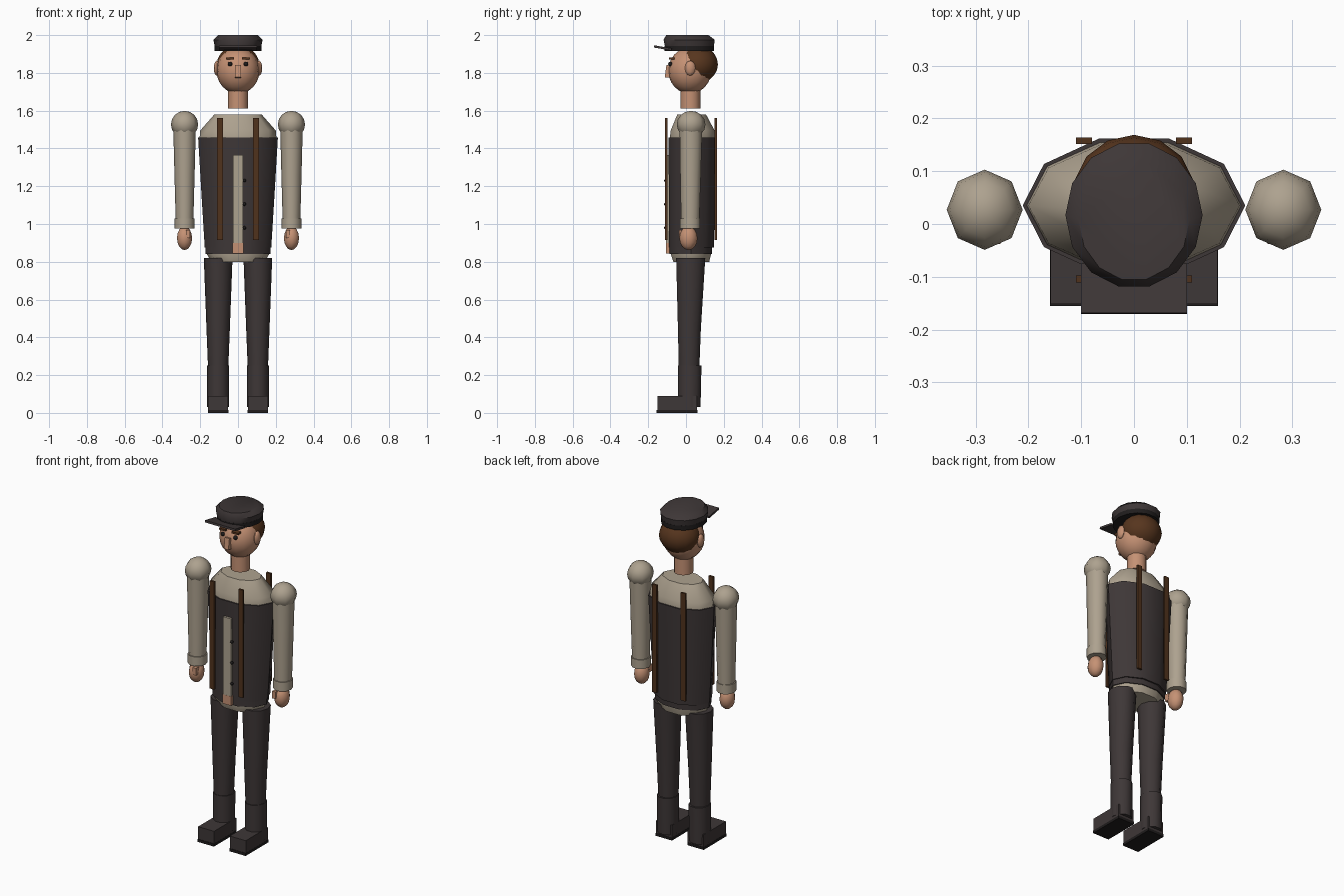
import bpy, bmesh, math
from mathutils import Matrix


def material(name, r, g, b):
    m = bpy.data.materials.new(name)
    m.diffuse_color = (r, g, b, 1)
    return m


DARK = material("charcoal cloth", 0.048, 0.038, 0.038)
BLACK = material("black trim", 0.014, 0.012, 0.012)
SHIRT = material("cream linen", 0.42, 0.36, 0.275)
SKIN = material("skin", 0.56, 0.285, 0.175)
HAIR = material("brown hair", 0.095, 0.036, 0.013)
LEATHER = material("brown leather", 0.08, 0.032, 0.012)


def finish(name, bm, mat, smooth=True):
    bmesh.ops.recalc_face_normals(bm, faces=bm.faces)
    me = bpy.data.meshes.new(name)
    bm.to_mesh(me)
    bm.free()
    if smooth:
        me.shade_smooth()
        me.set_sharp_from_angle(angle=math.radians(47))
    me.materials.append(mat)
    ob = bpy.data.objects.new(name, me)
    bpy.context.collection.objects.link(ob)
    return ob


def loft(name, rings, sides, mat):
    """Closed tube through elliptical rings (cx, cy, z, rx, ry)."""
    bm = bmesh.new()
    loops = []
    for cx, cy, z, rx, ry in rings:
        loops.append([bm.verts.new((cx + rx * math.cos(math.tau * i / sides),
                                    cy + ry * math.sin(math.tau * i / sides), z))
                      for i in range(sides)])
    for a, b in zip(loops, loops[1:]):
        for i in range(sides):
            j = (i + 1) % sides
            bm.faces.new((a[i], a[j], b[j], b[i]))
    bm.faces.new(loops[0][::-1])
    bm.faces.new(loops[-1])
    return finish(name, bm, mat)


def ball(name, centre, radii, mat, seg=12, rings=8):
    bm = bmesh.new()
    bmesh.ops.create_uvsphere(bm, u_segments=seg, v_segments=rings, radius=1,
                              matrix=Matrix.Translation(centre) @ Matrix.Diagonal((*radii, 1)))
    return finish(name, bm, mat)


def box(name, x, y, z, mat, tilt=0):
    """Box from (min, max) ranges, tilted about x through its centre."""
    c = [(a + b) / 2 for a, b in (x, y, z)]
    s = [b - a for a, b in (x, y, z)]
    bm = bmesh.new()
    bmesh.ops.create_cube(bm, size=1, matrix=Matrix.Translation(c)
                          @ Matrix.Rotation(math.radians(tilt), 4, 'X')
                          @ Matrix.Diagonal((*s, 1)))
    return finish(name, bm, mat, False)


# Torso: shirt, waistcoat, belt
loft("shirt", [(0, 0.028, 0.80, 0.14, 0.10), (0, 0.026, 0.84, 0.165, 0.112),
               (0, 0.03, 0.90, 0.165, 0.112), (0, 0.035, 1.45, 0.204, 0.127),
               (0, 0.035, 1.495, 0.20, 0.122), (0, 0.03, 1.58, 0.125, 0.08)], 10, SHIRT)
loft("waistcoat", [(0, 0.029, 0.875, 0.176, 0.124), (0, 0.032, 1.15, 0.193, 0.129),
                   (0, 0.035, 1.458, 0.211, 0.134)], 10, DARK)
loft("belt", [(0, 0.026, 0.842, 0.172, 0.118), (0, 0.026, 0.88, 0.172, 0.118)], 10, DARK)
box("belt_buckle", (-0.028, 0.028), (-0.106, -0.08), (0.845, 0.90), SKIN)
box("shirt_placket", (-0.026, 0.026), (-0.105, -0.08), (0.90, 1.365), SHIRT)
for z in (0.98, 1.105, 1.23):
    ball("button", (0.034, -0.107, z), (0.009, 0.009, 0.009), BLACK, 8, 6)

# Mirrored limbs, shoes and braces
for s, side in ((-1, "left"), (1, "right")):
    sx = s * 0.095
    box(side + "_front_brace", (sx - 0.015, sx + 0.015), (-0.111, -0.098), (0.915, 1.56), LEATHER)
    box(side + "_back_brace", (sx - 0.015, sx + 0.015), (0.152, 0.164), (0.915, 1.56), LEATHER)

    ax = s * 0.283
    ball(side + "_shoulder", (ax, 0.027, 1.527), (0.072, 0.076, 0.072), SHIRT, 8, 8)
    loft(side + "_sleeve", [(ax, 0.022, 0.99, 0.046, 0.05), (ax, 0.024, 1.25, 0.053, 0.057),
                            (ax, 0.026, 1.52, 0.06, 0.063)], 10, SHIRT)
    loft(side + "_cuff", [(ax, 0.022, 0.975, 0.053, 0.056),
                          (ax, 0.022, 1.03, 0.053, 0.056)], 10, SHIRT)
    ball(side + "_hand", (ax, 0.013, 0.925, ), (0.042, 0.048, 0.063), SKIN, 10, 8)
    tx = s * 0.264
    box(side + "_thumb", (tx - 0.011, tx + 0.011), (-0.038, -0.01), (0.925, 0.968), SKIN)

    lx = s * 0.105
    loft(side + "_trouser_leg", [(lx, 0.016, 0.20, 0.052, 0.056), (lx, 0.018, 0.45, 0.062, 0.064),
                                 (lx, 0.025, 0.82, 0.076, 0.081)], 10, DARK)
    loft(side + "_boot_shaft", [(lx, 0.018, 0.03, 0.058, 0.062),
                                (lx, 0.02, 0.25, 0.058, 0.065)], 10, DARK)
    box(side + "_shoe", (lx - 0.053, lx + 0.053), (-0.152, 0.058), (0.015, 0.09), DARK)
    box(side + "_sole", (lx - 0.054, lx + 0.054), (-0.155, 0.06), (0.0, 0.016), BLACK)

    # Face features
    ball(side + "_ear", (s * 0.112, 0.022, 1.825), (0.016, 0.028, 0.04), SKIN, 8, 6)
    ex = s * 0.042
    ball(side + "_eye", (ex, -0.083, 1.847), (0.012, 0.012, 0.012), BLACK, 8, 6)
    box(side + "_eyebrow", (ex - 0.021, ex + 0.021), (-0.09, -0.06), (1.87, 1.881), HAIR)

# Neck and head
loft("neck", [(0, 0.023, 1.612, 0.053, 0.053), (0, 0.023, 1.72, 0.053, 0.053)], 12, SKIN)
ball("head", (0, 0.02, 1.812), (0.114, 0.114, 0.122), SKIN, 16, 12)
box("nose", (-0.015, 0.015), (-0.108, -0.08), (1.775, 1.84), SKIN, -8)
ball("hair", (0, 0.06, 1.845), (0.115, 0.109, 0.1), HAIR, 14, 10)

# Cap: band, crown and peak
loft("cap_band", [(0, 0.018, 1.915, 0.124, 0.134), (0, 0.018, 1.942, 0.124, 0.134)], 14, BLACK)
loft("cap_crown", [(0, 0.018, 1.935, 0.122, 0.132), (0, 0.017, 1.975, 0.13, 0.139),
                   (0, 0.007, 2.0, 0.105, 0.115)], 14, DARK)
box("cap_peak", (-0.1, 0.1), (-0.17, -0.075), (1.926, 1.938), DARK, -10)
